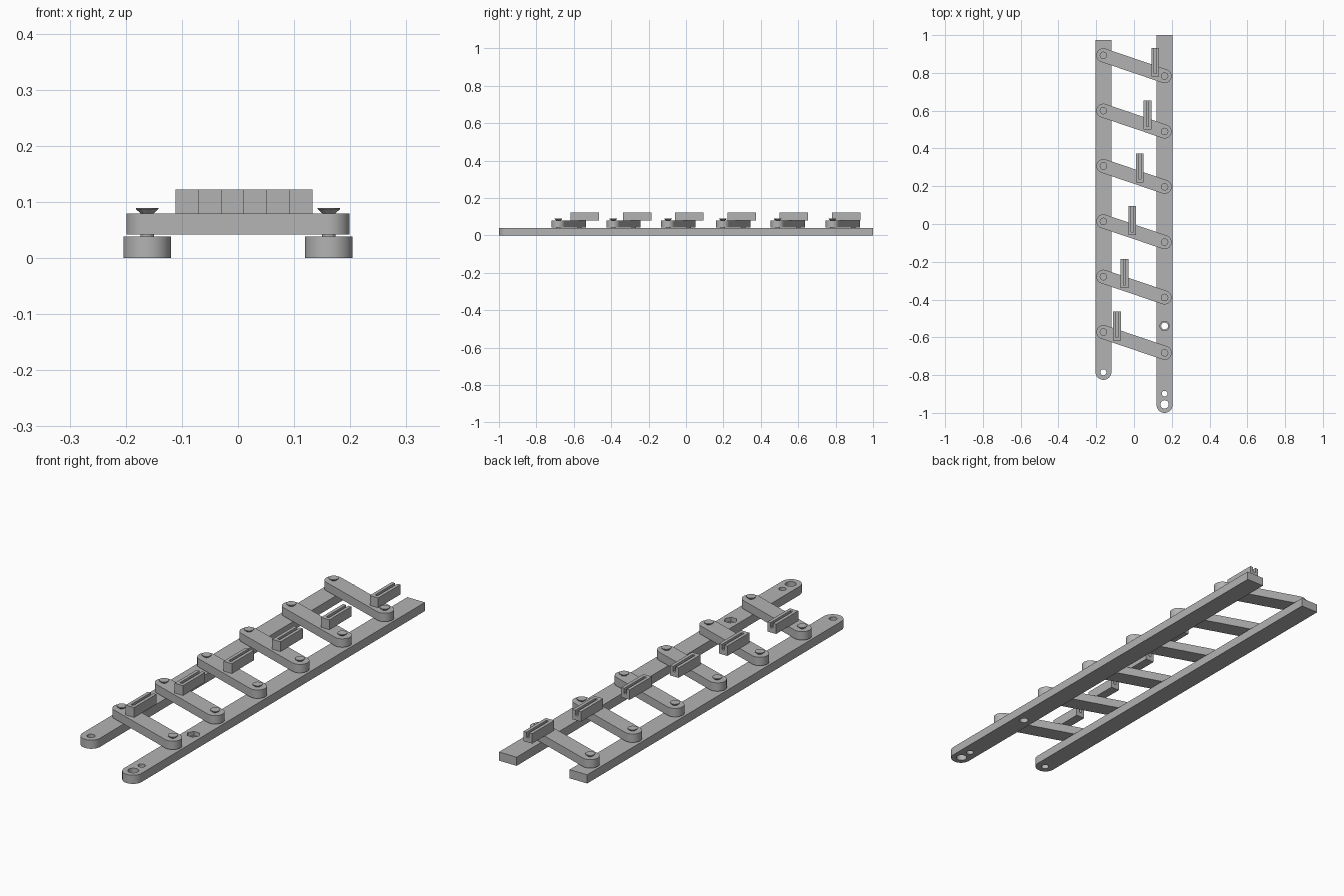
import bpy, bmesh, math
from mathutils import Matrix, Vector

cube = bpy.data.objects.get("Cube")
if cube:
    bpy.data.objects.remove(cube, do_unlink=True)

grey = bpy.data.materials.new("plain grey")
grey.use_nodes = True
colour = (0.45, 0.45, 0.45, 1)
grey.diffuse_color = colour
grey.node_tree.nodes["Principled BSDF"].inputs["Base Color"].default_value = colour


def finish(name, bm, smooth=True):
    """Turn a bmesh into a named object with the shared material."""
    bmesh.ops.recalc_face_normals(bm, faces=bm.faces)
    mesh = bpy.data.meshes.new(name)
    bm.to_mesh(mesh)
    bm.free()
    mesh.materials.append(grey)
    ob = bpy.data.objects.new(name, mesh)
    bpy.context.collection.objects.link(ob)
    if smooth:
        bpy.ops.object.select_all(action='DESELECT')
        ob.select_set(True)
        bpy.context.view_layer.objects.active = ob
        bpy.ops.object.shade_smooth_by_angle(angle=math.radians(30))
    return ob


def prism(name, outline, z0, z1, smooth=True):
    """Extrude a flat outline between two heights."""
    bm = bmesh.new()
    face = bm.faces.new([bm.verts.new((x, y, z0)) for x, y in outline])
    top = bmesh.ops.extrude_face_region(bm, geom=[face])["geom"]
    verts = [v for v in top if isinstance(v, bmesh.types.BMVert)]
    bmesh.ops.translate(bm, verts=verts, vec=(0, 0, z1 - z0))
    return finish(name, bm, smooth)


def arc(centre, radius, start, sweep, steps):
    return [(centre[0] + radius * math.cos(start + sweep * i / steps),
             centre[1] + radius * math.sin(start + sweep * i / steps))
            for i in range(steps + 1)]


def drill(ob, x, y, radius, z0=-0.1, sides=32):
    """Cut a vertical hole and discard the cutter."""
    cutter = prism("cutter", arc((x, y), radius, 0, math.tau, sides)[:-1], z0, 0.1, False)
    cutter.hide_render = True
    mod = ob.modifiers.new("hole", 'BOOLEAN')
    mod.operation, mod.solver, mod.object = 'DIFFERENCE', 'EXACT', cutter
    bpy.ops.object.select_all(action='DESELECT')
    bpy.context.view_layer.objects.active = ob
    ob.select_set(True)
    bpy.ops.object.modifier_apply(modifier=mod.name)
    bpy.data.objects.remove(cutter, do_unlink=True)


RAIL_X, RAIL_R, RAIL_TOP = 0.162, 0.0425, 0.038
BAR_R, BAR_LOW, BAR_TOP = 0.037, 0.042, 0.079


def rail(name, x, front, back):
    """Long strip with a rounded front and a square back."""
    nose = arc((x, front + RAIL_R), RAIL_R, math.pi, math.pi, 24)
    return prism(name, nose + [(x + RAIL_R, back), (x - RAIL_R, back)], 0, RAIL_TOP)


# Rails with their holes
right_rail = rail("right_rail", -RAIL_X, -0.825, 0.975)
drill(right_rail, -RAIL_X, -0.785, 0.016)
left_rail = rail("left_rail", RAIL_X, -1.0, 1.0)
drill(left_rail, RAIL_X, -0.955, 0.022)
drill(left_rail, RAIL_X, -0.898, 0.015)
drill(left_rail, RAIL_X, -0.54, 0.018)
drill(left_rail, RAIL_X, -0.54, 0.027, 0.02, 6)      # hexagonal recess


def pivot(name, x, y):
    """Screw: spacer below the bar and a flared head above it."""
    bm = bmesh.new()
    for r0, r1, z0, z1 in ((0.012, 0.012, RAIL_TOP, BAR_LOW),
                           (0.011, 0.020, BAR_TOP, 0.087),
                           (0.020, 0.020, 0.087, 0.089)):
        bmesh.ops.create_cone(bm, cap_ends=True, segments=12, radius1=r0, radius2=r1,
                              depth=z1 - z0, matrix=Matrix.Translation((x, y, (z0 + z1) / 2)))
    finish(name, bm, False)


def slotted_block(name, x, y, length=0.153, half=0.0205, slot=0.006):
    """Small block with a groove along the top, open at the back."""
    floor = 0.1
    prism(name + "_base", [(x - half, y), (x + half, y),
                           (x + half, y + length), (x - half, y + length)],
          BAR_TOP, floor, False)
    prism(name + "_prongs", [(x - half, y), (x + half, y), (x + half, y + length),
                             (x + slot, y + length), (x + slot, y + 0.016),
                             (x - slot, y + 0.016), (x - slot, y + length),
                             (x - half, y + length)], floor, 0.122, False)


# Slanted crossbars, each with two pivots and one block stepping sideways
for i in range(6):
    y = 0.893 - 0.293 * i
    a, b = Vector((-RAIL_X, y)), Vector((RAIL_X, y - 0.11))
    tilt = math.atan2(b.y - a.y, b.x - a.x)
    outline = (arc(a, BAR_R, tilt + math.pi / 2, math.pi, 20)
               + arc(b, BAR_R, tilt - math.pi / 2, math.pi, 20))
    prism(f"crossbar_{i + 1}", outline, BAR_LOW, BAR_TOP)
    pivot(f"right_pivot_{i + 1}", a.x, a.y)
    pivot(f"left_pivot_{i + 1}", b.x, b.y)
    slotted_block(f"slotted_block_{i + 1}", 0.112 - 0.0405 * i, 0.78 - 0.2795 * i)
